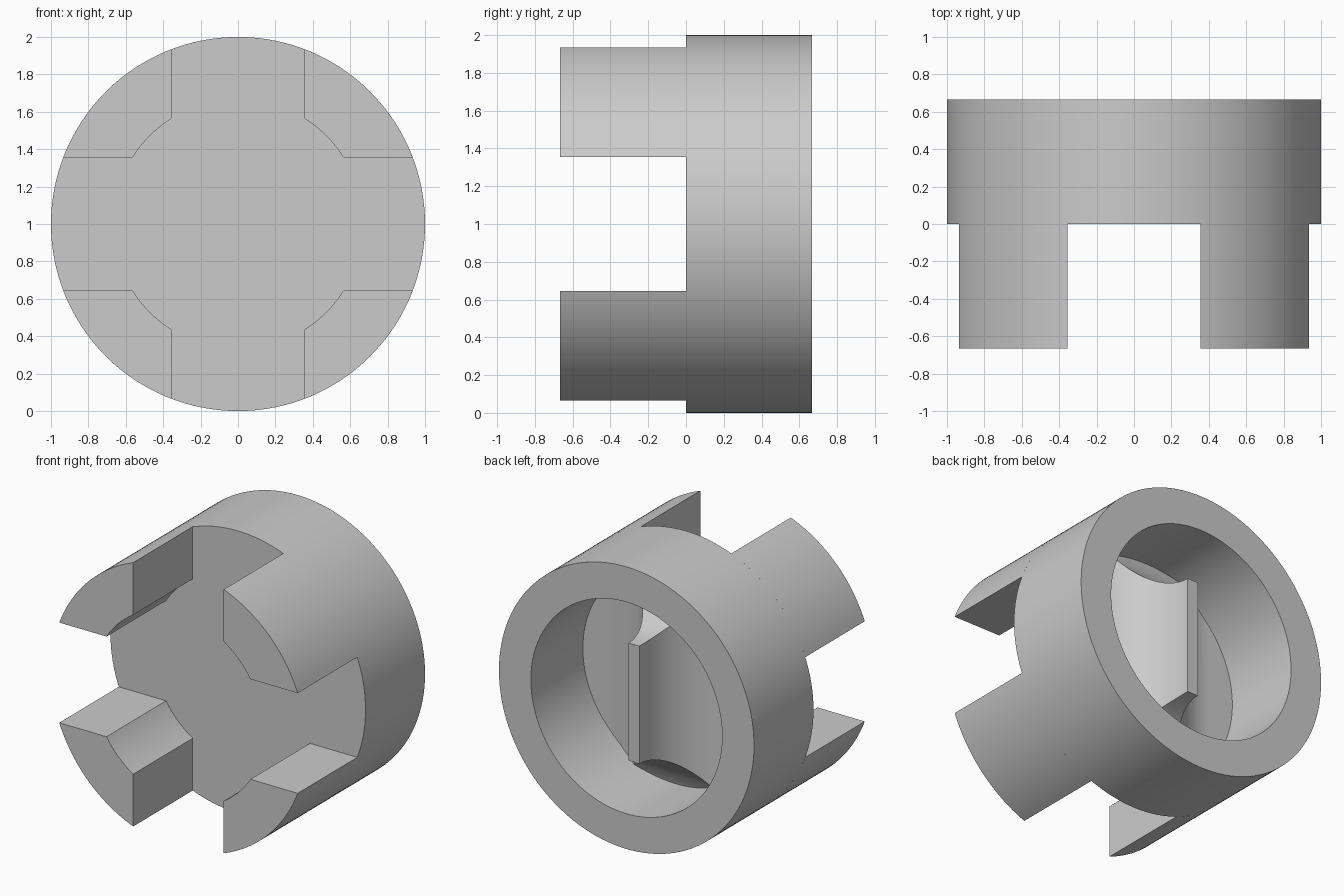
import bpy, bmesh
from math import sin, cos, asin, pi, sqrt

cube = bpy.data.objects.get("Cube")
if cube:
    bpy.data.objects.remove(cube, do_unlink=True)

# Main dimensions
HALF = 2 / 3          # half of the total depth
BORE = 0.75           # radius of the rear recess
FLOOR = HALF / 8      # depth position of the recess floor
SLOT = 0.355          # half width of the cross slots
PRONG_IN = 2 / 3      # inner radius of the prongs
FILLET = 0.5          # radius of the grip's concave sides
GRIP_X, GRIP_Z = 0.042, 0.417
SEGMENTS = 128

grey = bpy.data.materials.new("plain_grey")
grey.use_nodes = True
grey.diffuse_color = (0.6, 0.6, 0.6, 1)
bsdf = next(n for n in grey.node_tree.nodes if n.type == 'BSDF_PRINCIPLED')
bsdf.inputs["Base Color"].default_value = grey.diffuse_color


def loft(name, loops):
    """Closed solid through equal-length loops of (x, y, z), capped at both ends."""
    bm = bmesh.new()
    rings = [[bm.verts.new((x, y, z + 1)) for x, y, z in loop] for loop in loops]
    for a, b in zip(rings, rings[1:]):
        for i in range(len(a)):
            j = (i + 1) % len(a)
            bm.faces.new((a[i], a[j], b[j], b[i]))
    bm.faces.new(rings[0])
    bm.faces.new(rings[-1])
    bmesh.ops.recalc_face_normals(bm, faces=bm.faces)
    mesh = bpy.data.meshes.new(name)
    bm.to_mesh(mesh)
    bm.free()
    mesh.materials.append(grey)
    obj = bpy.data.objects.new(name, mesh)
    bpy.context.collection.objects.link(obj)
    return obj


def arc(radius, start, end, steps):
    return [(radius * cos(start + (end - start) * i / steps),
             radius * sin(start + (end - start) * i / steps)) for i in range(steps + 1)]


def circle(radius, y):
    return [(x, y, z) for x, z in arc(radius, 0, 2 * pi, SEGMENTS)[:-1]]


def smooth(obj):
    bpy.ops.object.select_all(action='DESELECT')
    obj.select_set(True)
    bpy.context.view_layer.objects.active = obj
    bpy.ops.object.shade_smooth_by_angle(angle=pi / 9)


# Drum with a round recess in the back
body = loft("body", [circle(1, 0), circle(1, HALF), circle(BORE, HALF), circle(BORE, FLOOR)])
smooth(body)

# Four prongs on the front
outer, inner = asin(SLOT), asin(SLOT / PRONG_IN)
section = arc(1, outer, pi / 2 - outer, 24) + arc(PRONG_IN, pi / 2 - inner, inner, 12)
for side, sx in (("left", 1), ("right", -1)):
    for level, sz in (("upper", 1), ("lower", -1)):
        smooth(loft(f"{level}_{side}_prong",
                    [[(x * sx, y, z * sz) for x, z in section] for y in (-HALF, 0)]))


# Finger grip flaring out to the recess floor with concave sides
def grip_loop(y, spread):
    w, h = GRIP_X + spread, GRIP_Z + spread
    return [(w, y, h), (-w, y, h), (-w, y, -h), (w, y, -h)]


loops = [grip_loop(FLOOR - 0.03, FILLET)]
for i in range(33):
    a = pi / 2 * i / 32
    loops.append(grip_loop(FLOOR + FILLET * (1 - cos(a)), FILLET * (1 - sin(a))))
grip = loft("grip", loops)

# Trim the grip to the recess
trimmer = loft("grip_trimmer", [circle(BORE + 0.004, 0), circle(BORE + 0.004, HALF)])
trimmer.hide_render = True
trim = grip.modifiers.new("trim", 'BOOLEAN')
trim.operation = 'INTERSECT'
trim.solver = 'EXACT'
trim.object = trimmer
bpy.context.view_layer.objects.active = grip
bpy.ops.object.modifier_apply(modifier=trim.name)
bpy.data.objects.remove(trimmer, do_unlink=True)
smooth(grip)
